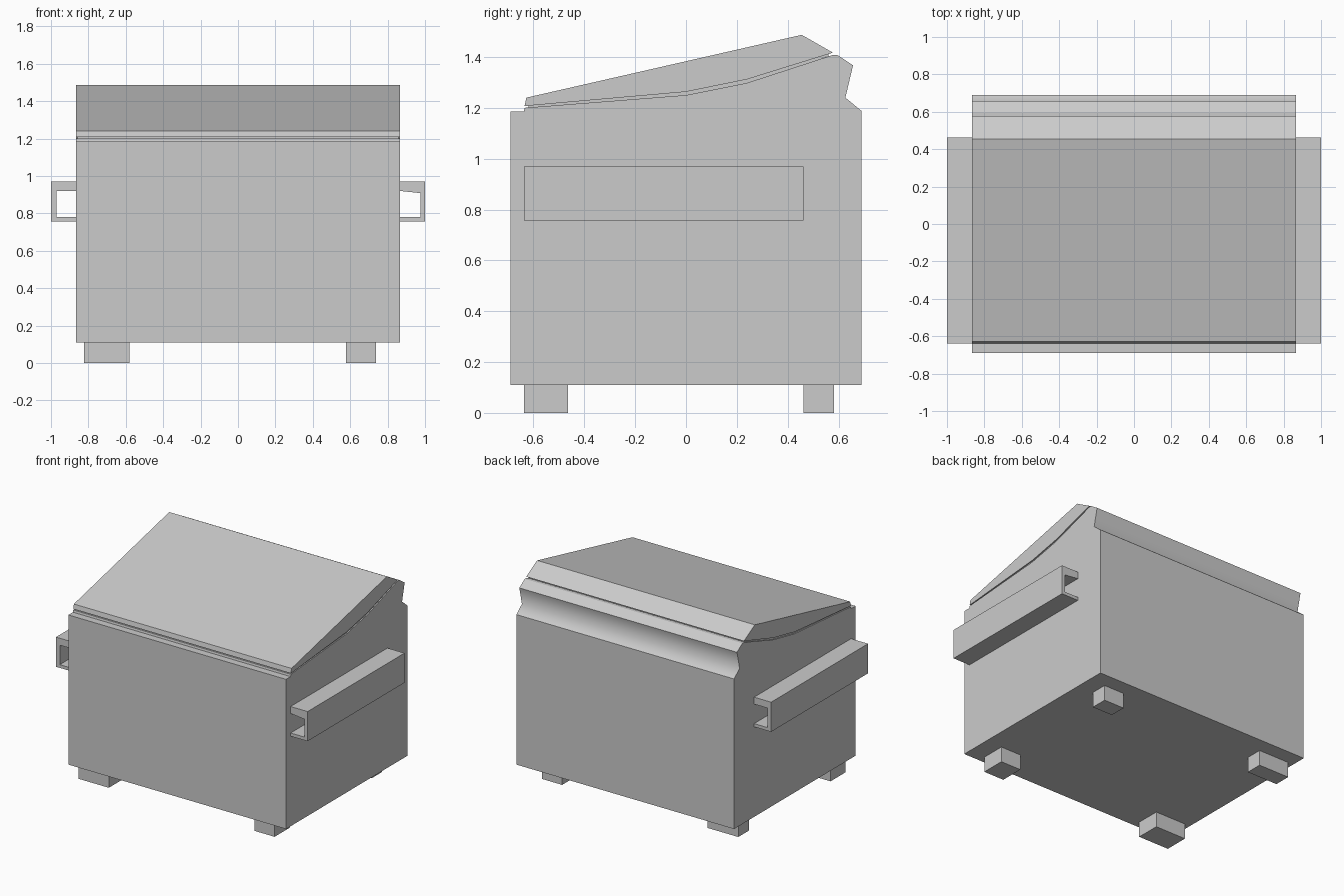
import bpy
import bmesh

old = bpy.data.objects.get("Cube")
if old:
    bpy.data.objects.remove(old, do_unlink=True)

# One painted-metal grey for the whole bin
grey = bpy.data.materials.new("light grey")
grey.use_nodes = True
colour = (0.6, 0.6, 0.6, 1)
grey.diffuse_color = colour
grey.node_tree.nodes["Principled BSDF"].inputs["Base Color"].default_value = colour


def prism(name, profile, start, end, axis="x", smooth=()):
    """Extrude a closed profile along x (points are y, z) or y (points are x, z)."""
    def place(p, t):
        return (t, p[0], p[1]) if axis == "x" else (p[0], t, p[1])

    bm = bmesh.new()
    a = [bm.verts.new(place(p, start)) for p in profile]
    b = [bm.verts.new(place(p, end)) for p in profile]
    bm.faces.new(a)
    bm.faces.new(b[::-1])
    for i in range(len(profile)):
        j = (i + 1) % len(profile)
        face = bm.faces.new((a[i], b[i], b[j], a[j]))
        face.smooth = i in smooth
    bmesh.ops.recalc_face_normals(bm, faces=bm.faces)
    mesh = bpy.data.meshes.new(name)
    bm.to_mesh(mesh)
    bm.free()
    mesh.materials.append(grey)
    obj = bpy.data.objects.new(name, mesh)
    bpy.context.collection.objects.link(obj)
    return obj


HALF = 0.865

# Curved seam shared by body and lid
rim = [(-0.635, 1.2), (0, 1.25), (0.24, 1.298), (0.578, 1.408)]
lid_edge = [(-0.635, 1.207), (0, 1.263), (0.24, 1.312), (0.578, 1.417)]

# Body with front ledge and hollowed rear lip (the two hollow faces are smooth)
body = [(-0.69, 0.11), (-0.69, 1.185), (-0.638, 1.185)] + rim + [
    (0.595, 1.408), (0.657, 1.367), (0.627, 1.24), (0.69, 1.188), (0.69, 0.11)]
prism("body", body, -HALF, HALF, smooth=(8, 9))

# Wedge lid
prism("lid", lid_edge + [(0.455, 1.487), (-0.628, 1.24)], -HALF, HALF)

# Recessed seal filling the seam
inset = [(-0.62, 0), (0, 0), (0.24, 0), (0.56, 0)]
low = [(i[0], p[1] - 0.005) for i, p in zip(inset, rim)]
high = [(i[0], p[1] + 0.003) for i, p in zip(inset, lid_edge)]
prism("lid_seal", low + high[::-1], -HALF + 0.008, HALF - 0.008)

# Open channel fork pockets on both sides
for side, sign, wall, lip in (("left", 1, 0.976, 0.908), ("right", -1, 0.97, 0.92)):
    channel = [(HALF, 0.757), (1, 0.757), (1, 0.97), (HALF, 0.97),
               (HALF, 0.92), (wall, lip), (wall, 0.78), (HALF, 0.78)]
    prism(side + "_fork_pocket", [(sign * x, z) for x, z in channel],
          -0.638, 0.462, axis="y")

# Feet
for side, x0, x1 in (("left", 0.577, 0.738), ("right", -0.823, -0.58)):
    for end, y0, y1 in (("front", -0.638, -0.465), ("back", 0.463, 0.582)):
        prism(f"{end}_{side}_foot", [(y0, 0), (y1, 0), (y1, 0.11), (y0, 0.11)], x0, x1)
